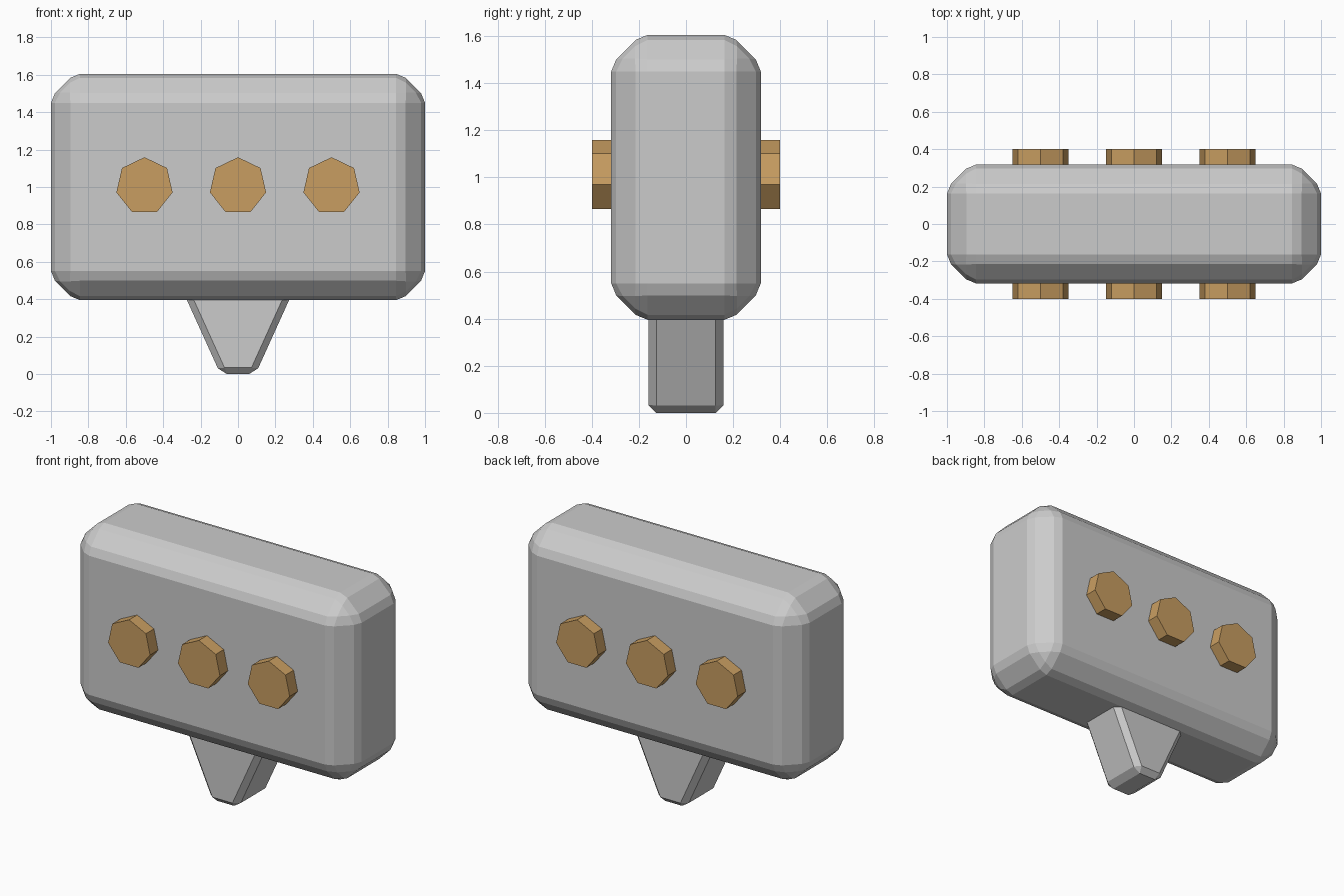
import bpy, bmesh, math
from mathutils import Matrix

if "Cube" in bpy.data.objects:
    bpy.data.objects.remove(bpy.data.objects["Cube"])


def add_object(name, bm, mat=None):
    bmesh.ops.recalc_face_normals(bm, faces=bm.faces)
    mesh = bpy.data.meshes.new(name)
    bm.to_mesh(mesh)
    bm.free()
    obj = bpy.data.objects.new(name, mesh)
    bpy.context.collection.objects.link(obj)
    if mat:
        mesh.materials.append(mat)
    return obj


def bevel_all(bm, width):
    bmesh.ops.bevel(bm, geom=bm.edges[:], offset=width, offset_type='OFFSET',
                    segments=1, profile=0.5, affect='EDGES', clamp_overlap=True)


# Body: box with a wide chamfer, whose edges are softened by a narrow one
bm = bmesh.new()
bmesh.ops.create_cube(bm, size=1, matrix=Matrix.Translation((0, 0, 1.0))
                      @ Matrix.Diagonal((2.0, 0.635, 1.21, 1)))
bevel_all(bm, 0.125)
bevel_all(bm, 0.03)
add_object("bubble_body", bm)

# Tail: tapered wedge, upper end buried in the body
bm = bmesh.new()
profile = [(-0.094, 0), (0.094, 0), (0.366, 0.6), (-0.366, 0.6)]
face = bm.faces.new([bm.verts.new((x, -0.16, z)) for x, z in profile])
ext = bmesh.ops.extrude_face_region(bm, geom=[face], use_keep_orig=True)
for v in ext["geom"]:
    if isinstance(v, bmesh.types.BMVert):
        v.co.y = 0.16
bmesh.ops.recalc_face_normals(bm, faces=bm.faces)
bevel_all(bm, 0.034)
add_object("bubble_tail", bm)

# Dots: seven-sided pegs running through the body, one corner up
brown = bpy.data.materials.new("brown")
brown.diffuse_color = (0.58, 0.34, 0.12, 1)
brown.use_nodes = True
brown.node_tree.nodes["Principled BSDF"].inputs["Base Color"].default_value = brown.diffuse_color
for name, x in (("left_dot", -0.5), ("middle_dot", 0), ("right_dot", 0.5)):
    bm = bmesh.new()
    bmesh.ops.create_cone(bm, cap_ends=True, segments=7, radius1=0.154,
                          radius2=0.154, depth=0.8)
    top = max(bm.verts, key=lambda v: v.co.y)
    turn = math.pi / 2 - math.atan2(top.co.y, top.co.x)
    bmesh.ops.transform(bm, verts=bm.verts, matrix=Matrix.Translation((x, 0, 1.005))
                        @ Matrix.Rotation(math.pi / 2, 4, 'X')
                        @ Matrix.Rotation(turn, 4, 'Z'))
    add_object(name, bm, brown)
